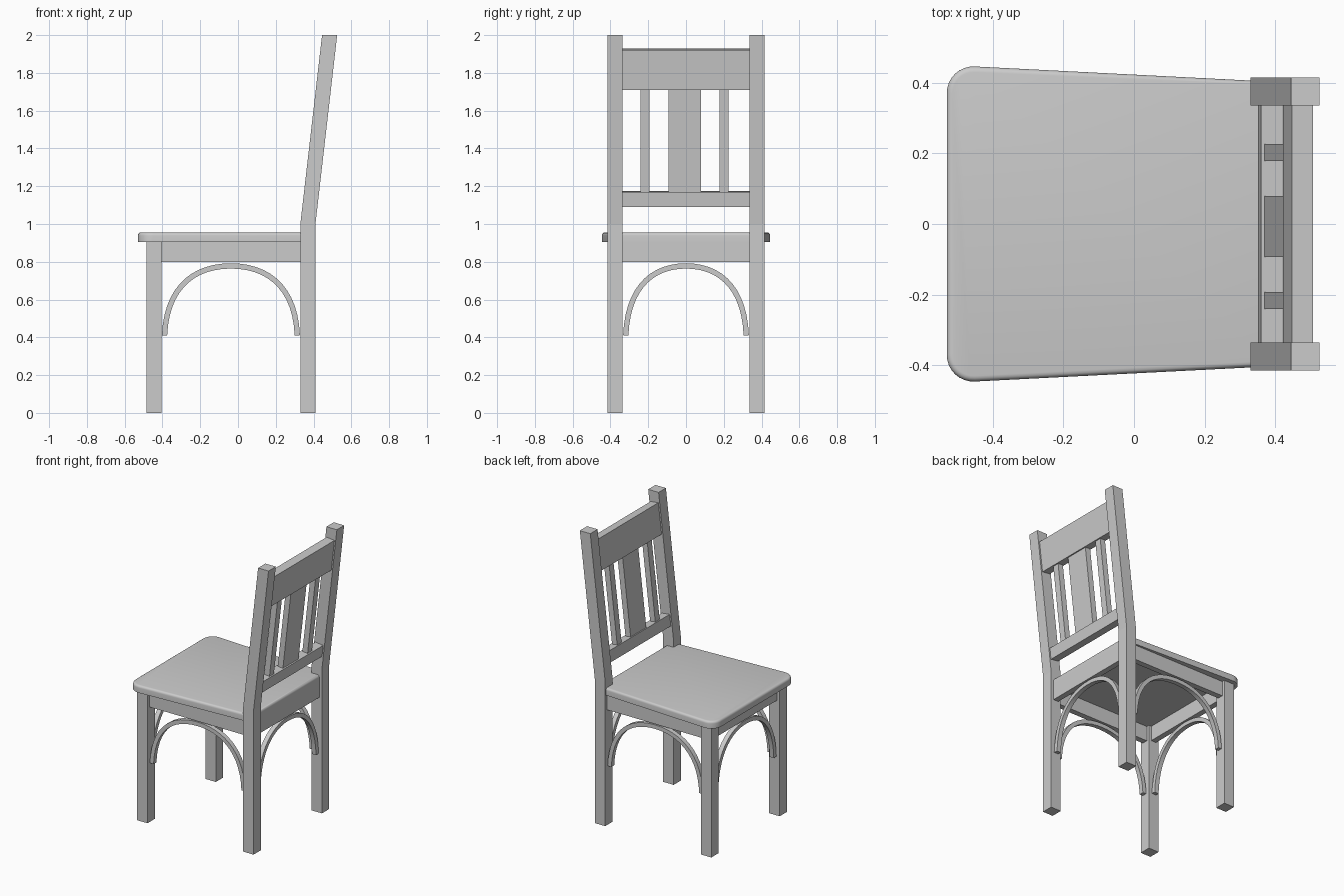
import bpy, bmesh
from mathutils import Vector
from mathutils.geometry import interpolate_bezier

if "Cube" in bpy.data.objects:
    bpy.data.objects.remove(bpy.data.objects["Cube"])

LEG_Y = 0.375            # leg centre line, left and right
FRONT_X, BACK_X = -0.445, 0.37
LEAN = 0.115             # backward slope of the back above z = 1


def finish(name, bm):
    bmesh.ops.recalc_face_normals(bm, faces=bm.faces)
    mesh = bpy.data.meshes.new(name)
    bm.to_mesh(mesh)
    bm.free()
    obj = bpy.data.objects.new(name, mesh)
    bpy.context.collection.objects.link(obj)
    return obj


def smooth(obj, angle=0.6):
    bpy.ops.object.select_all(action='DESELECT')
    obj.select_set(True)
    bpy.context.view_layer.objects.active = obj
    bpy.ops.object.shade_smooth_by_angle(angle=angle)


def prism(name, profile, lo, hi, axis='y'):
    """Extrude a (horizontal, z) profile along y or x."""
    bm = bmesh.new()
    place = (lambda h, z, d: (h, d, z)) if axis == 'y' else (lambda h, z, d: (d, h, z))
    face = bm.faces.new([bm.verts.new(place(h, z, lo)) for h, z in profile])
    ext = bmesh.ops.extrude_face_region(bm, geom=[face])
    verts = [v for v in ext['geom'] if isinstance(v, bmesh.types.BMVert)]
    bmesh.ops.translate(bm, verts=verts, vec=place(0, 0, hi - lo))
    return finish(name, bm)


def rect(a, b, z0, z1):
    return [(a, z0), (b, z0), (b, z1), (a, z1)]


def arch(name, centre, half, depth_pos, axis):
    """Bent strip bracing two legs beneath an apron."""
    r = half - 0.016
    p = [Vector((-r, 0.41, 0)), Vector((-r + 0.01, 0.66, 0)),
         Vector((-r * 0.57, 0.778, 0)), Vector((0, 0.778, 0))]
    left = interpolate_bezier(*p, 14)
    path = left + [Vector((-q.x, q.y, 0)) for q in reversed(left[:-1])]
    outer, inner = [], []
    for i, q in enumerate(path):
        t = (path[min(i + 1, len(path) - 1)] - path[max(i - 1, 0)]).normalized()
        n = Vector((-t.y, t.x, 0)) * 0.014
        outer.append((centre + (q + n).x, (q + n).y))
        inner.append((centre + (q - n).x, (q - n).y))
    smooth(prism(name, outer + inner[::-1], depth_pos - 0.016, depth_pos + 0.016, axis))


def back_block(name, z0, z1, inset, thick, y0, y1):
    """Block lying square to the leaning back."""
    front = lambda z: 0.33 + LEAN * (z - 1) + inset
    n = Vector((1, -LEAN)).normalized() * thick
    a, b = (front(z0), z0), (front(z1), z1)
    prism(name, [a, (a[0] + n.x, a[1] + n.y), (b[0] + n.x, b[1] + n.y), b], y0, y1)


# legs, side aprons and side arches
mid_x, half_x = (-0.405 + 0.33) / 2, (0.33 + 0.405) / 2
for side, s in (('right', -1), ('left', 1)):
    y = s * LEG_Y
    prism('front_leg_' + side, rect(-0.485, -0.405, 0, 0.91), y - 0.04, y + 0.04)
    prism('back_leg_' + side,
          [(0.33, 0), (0.41, 0), (0.41, 1), (0.525, 2), (0.445, 2), (0.33, 1)],
          y - 0.04, y + 0.04)
    prism('side_apron_' + side, rect(-0.405, 0.33, 0.80, 0.908), y - 0.02, y + 0.02)
    arch('side_arch_' + side, mid_x, half_x, y, 'y')

# front and back aprons and arches
for end, x in (('front', FRONT_X), ('back', BACK_X)):
    prism(end + '_apron', rect(-0.335, 0.335, 0.80, 0.908), x - 0.02, x + 0.02, 'x')
    arch(end + '_arch', 0, 0.335, x, 'x')

# seat: tapered slab, rounded front corners, softened top edge
bm = bmesh.new()
base = bm.faces.new([bm.verts.new((x, y, 0.905)) for x, y in
                     ((-0.53, -0.45), (0.39, -0.403), (0.39, 0.403), (-0.53, 0.45))])
ext = bmesh.ops.extrude_face_region(bm, geom=[base])
bmesh.ops.translate(bm, vec=(0, 0, 0.05),
                    verts=[v for v in ext['geom'] if isinstance(v, bmesh.types.BMVert)])
corners = [e for e in bm.edges if all(v.co.x < -0.5 for v in e.verts)
           and abs(e.verts[0].co.z - e.verts[1].co.z) > 0.01]
bmesh.ops.bevel(bm, geom=corners, offset=0.08, segments=8, profile=0.5, affect='EDGES')
rim = [e for e in bm.edges if all(v.co.z > 0.95 for v in e.verts)]
bmesh.ops.bevel(bm, geom=rim, offset=0.016, segments=4, profile=0.5, affect='EDGES')
smooth(finish('seat', bm))

# back rails and slats
back_block('lower_back_rail', 1.097, 1.176, 0.01, 0.06, -0.336, 0.336)
back_block('top_back_rail', 1.715, 1.928, 0.01, 0.06, -0.336, 0.336)
for name, y0, y1 in (('centre_slat', -0.093, 0.079),
                     ('right_slat', -0.24, -0.192), ('left_slat', 0.178, 0.226)):
    back_block(name, 1.16, 1.73, 0.02, 0.04, y0, y1)
